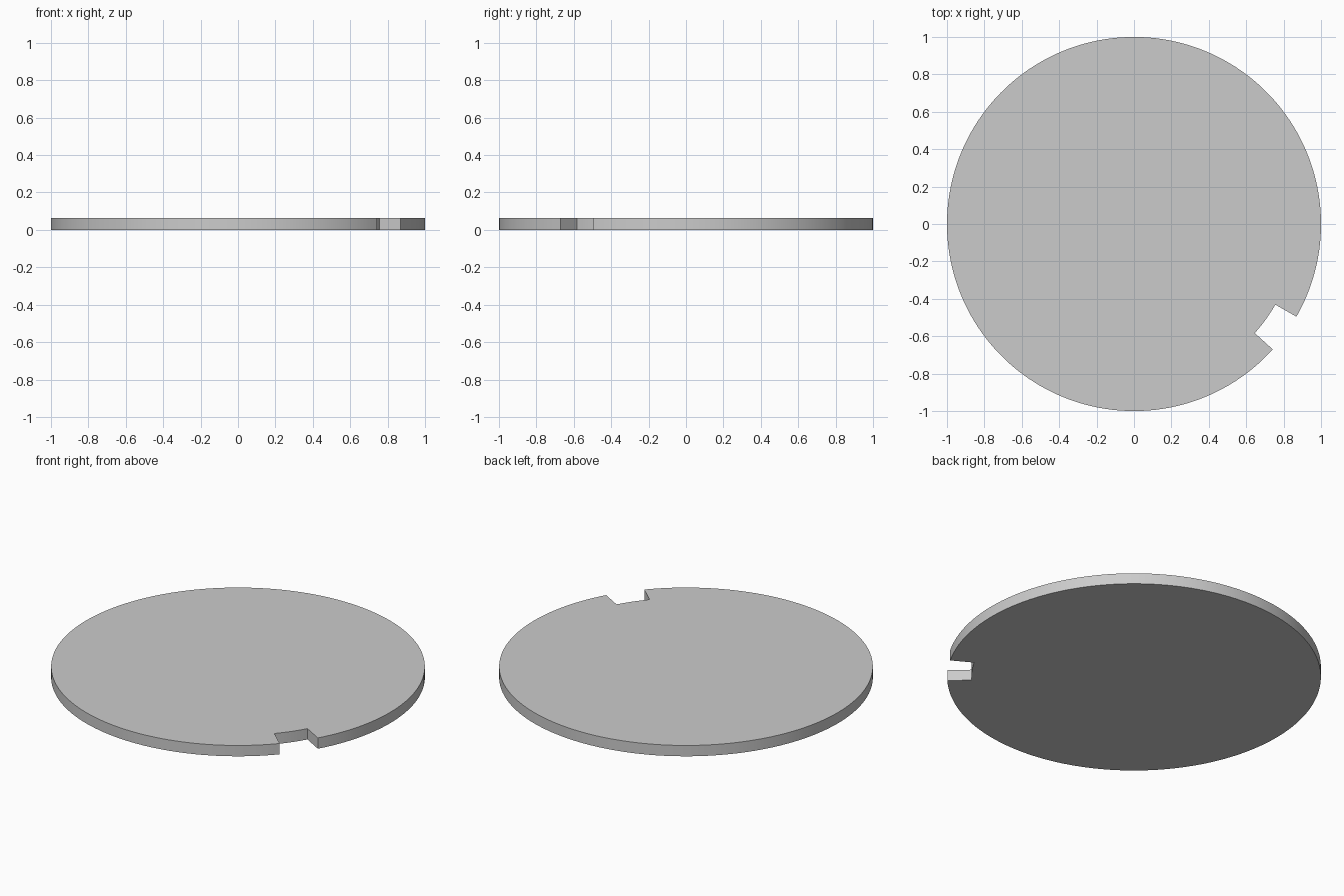
import bpy, bmesh, math

if "Cube" in bpy.data.objects:
    bpy.data.objects.remove(bpy.data.objects["Cube"])

R, R_IN, H = 1.0, 0.87, 0.064
A0, A1 = math.radians(-29.7), math.radians(-42.1 + 360)  # notch edges


def arc(r, a, b, n):
    return [(r * math.cos(a + (b - a) * i / n), r * math.sin(a + (b - a) * i / n))
            for i in range(n + 1)]


# Outline: long rim arc, then the shallow notch arc
outline = arc(R, A0, A1, 160) + arc(R_IN, A1, A0 + 2 * math.pi, 6)

# Extrude the outline into a thin plate
bm = bmesh.new()
base = bm.faces.new([bm.verts.new((x, y, 0)) for x, y in outline])
ext = bmesh.ops.extrude_face_region(bm, geom=[base])
top = [v for v in ext["geom"] if isinstance(v, bmesh.types.BMVert)]
bmesh.ops.translate(bm, verts=top, vec=(0, 0, H))
bmesh.ops.recalc_face_normals(bm, faces=bm.faces)
mesh = bpy.data.meshes.new("notched_disc")
bm.to_mesh(mesh)
bm.free()
disc = bpy.data.objects.new("notched_disc", mesh)
bpy.context.collection.objects.link(disc)

# Smooth rim, sharp edges
bpy.context.view_layer.objects.active = disc
disc.select_set(True)
bpy.ops.object.shade_smooth_by_angle(angle=math.radians(30))
